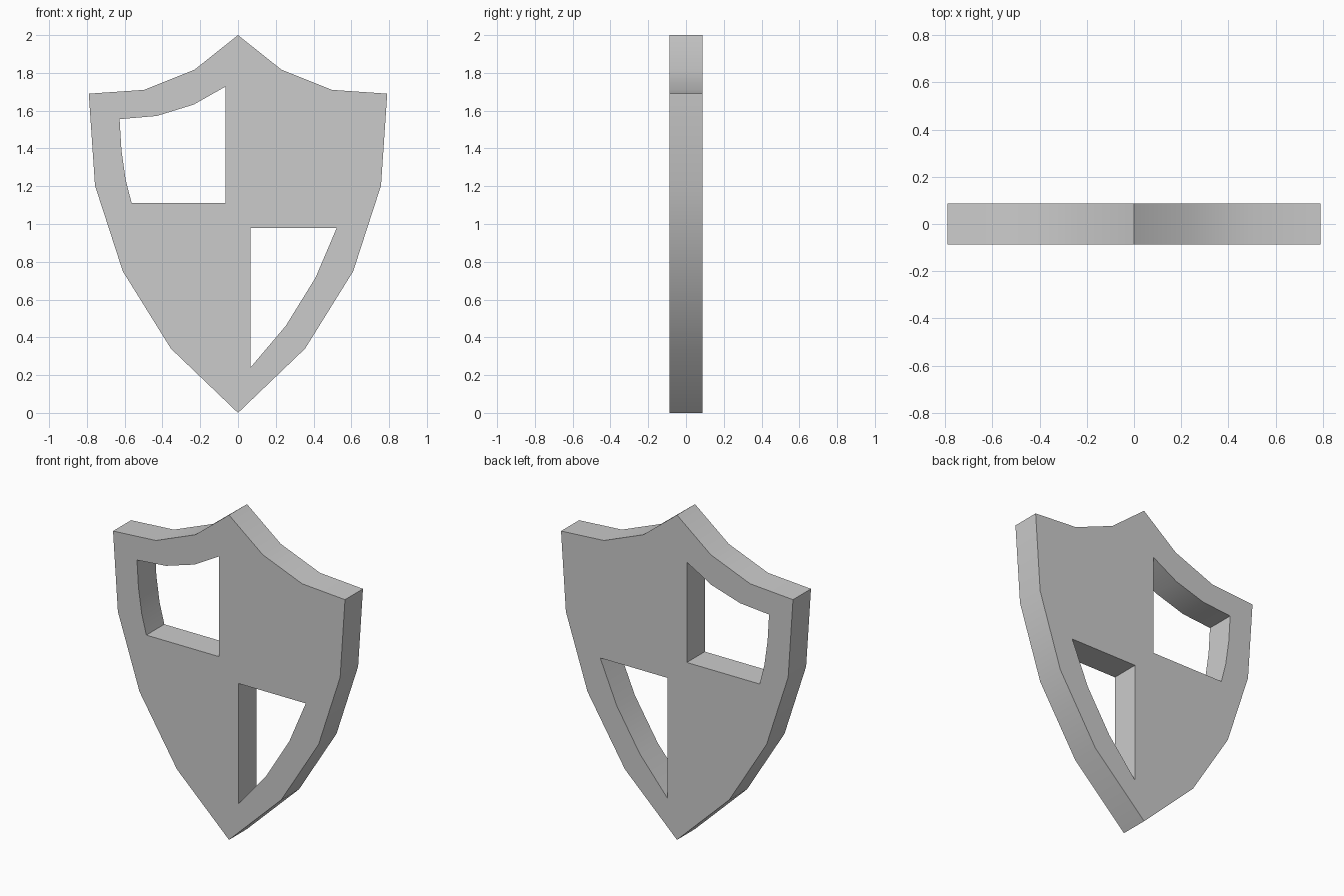
import bpy, bmesh
from math import radians
from mathutils import Vector

if "Cube" in bpy.data.objects:
    bpy.data.objects.remove(bpy.data.objects["Cube"])

THICKNESS = 0.175

# Right half of the rim, top tip to bottom tip, mirrored for the left half
half = [(0, 2), (0.23, 1.817), (0.498, 1.71), (0.79, 1.69),
        (0.757, 1.203), (0.61, 0.75), (0.355, 0.34), (0, 0)]
rim = half + [(-x, z) for x, z in half[-2:0:-1]]

# Two quarter windows: upper left and lower right
upper_window = [(-0.067, 1.727), (-0.067, 1.11), (-0.563, 1.11), (-0.595, 1.235),
                (-0.617, 1.39), (-0.627, 1.555), (-0.43, 1.572), (-0.235, 1.632)]
lower_window = [(0.066, 0.98), (0.523, 0.98), (0.41, 0.715),
                (0.253, 0.461), (0.066, 0.24)]


def add_loop(bm, points):
    verts = [bm.verts.new((x, -THICKNESS / 2, z)) for x, z in points]
    return [bm.edges.new((v, verts[i - 1])) for i, v in enumerate(verts)]


# Shield plate: fill between the loops, then extrude to full thickness
bm = bmesh.new()
edges = [e for loop in (rim, upper_window, lower_window) for e in add_loop(bm, loop)]
bmesh.ops.triangle_fill(bm, edges=edges, use_beauty=True, normal=Vector((0, -1, 0)))
back = bmesh.ops.extrude_face_region(bm, geom=bm.faces[:], use_keep_orig=True)
bmesh.ops.translate(bm, vec=(0, THICKNESS, 0),
                    verts=[g for g in back["geom"] if isinstance(g, bmesh.types.BMVert)])
bmesh.ops.recalc_face_normals(bm, faces=bm.faces[:])

mesh = bpy.data.meshes.new("shield_plate")
bm.to_mesh(mesh)
bm.free()
shield = bpy.data.objects.new("shield_plate", mesh)
bpy.context.collection.objects.link(shield)

# Smooth rim with crisp corners
bpy.context.view_layer.objects.active = shield
shield.select_set(True)
bpy.ops.object.shade_smooth_by_angle(angle=radians(30))
